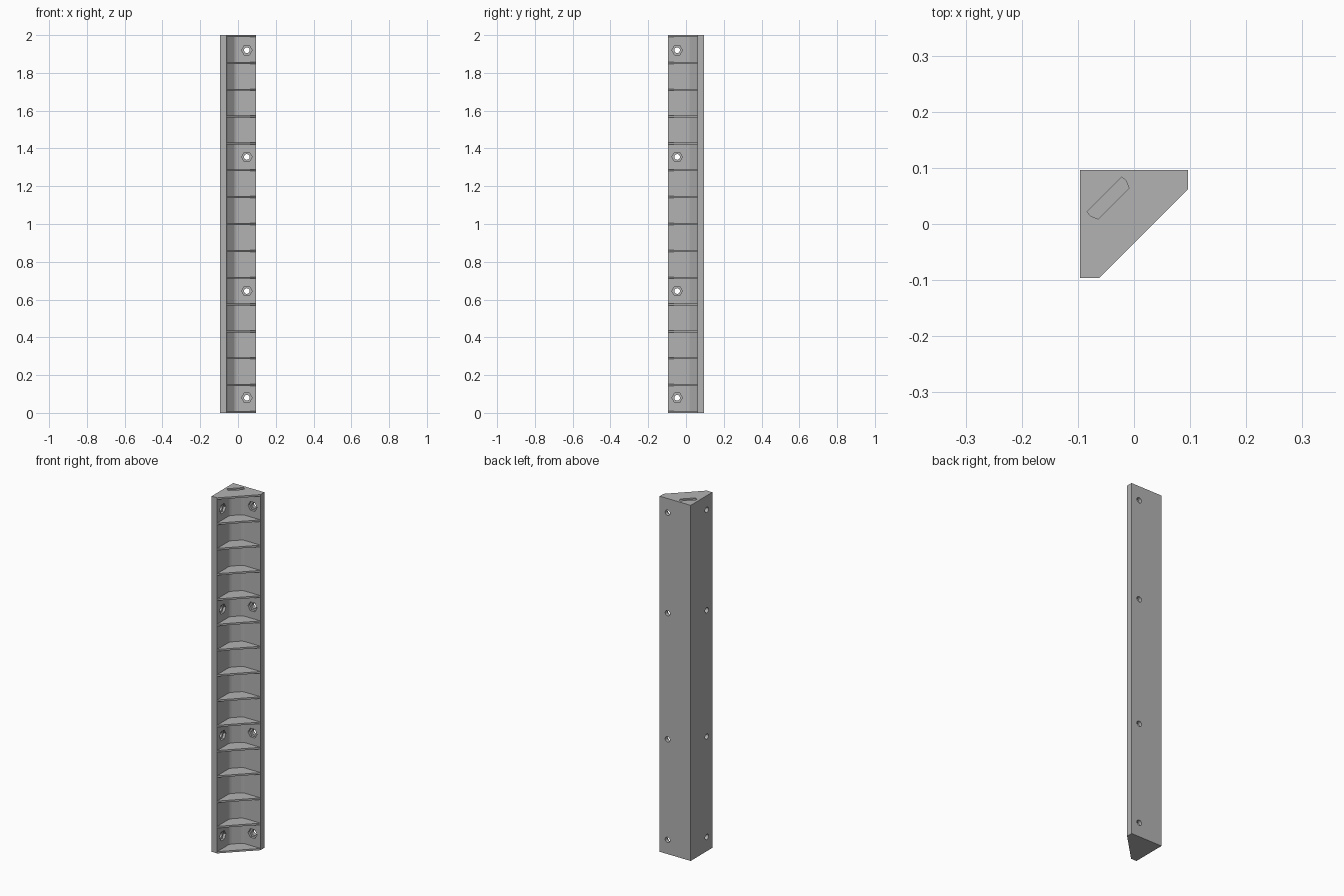
import bpy, bmesh, math
from mathutils import Matrix, Vector

cube = bpy.data.objects.get("Cube")
if cube:
    bpy.data.objects.remove(cube, do_unlink=True)

W = 0.0965          # half width of the square envelope
LIP = 0.0345        # wall thickness
HEIGHT = 2.0
BAYS = 14
RIB = 0.01
IN = W - LIP

grey = bpy.data.materials.new("plain grey")
grey.use_nodes = True
colour = (0.45, 0.45, 0.45, 1)
grey.diffuse_color = colour
grey.node_tree.nodes["Principled BSDF"].inputs["Base Color"].default_value = colour


def add_prism(bm, outline, z0, z1, matrix=None):
    """Extrude a flat outline from z0 to z1."""
    bottom = [bm.verts.new((x, y, z0)) for x, y in outline]
    face = bm.faces.new(bottom)
    top = bmesh.ops.extrude_face_region(bm, geom=[face])["geom"]
    moved = [v for v in top if isinstance(v, bmesh.types.BMVert)]
    bmesh.ops.translate(bm, verts=moved, vec=(0, 0, z1 - z0))
    if matrix:
        bmesh.ops.transform(bm, matrix=matrix, verts=bottom + moved)


def make_object(name, bm):
    bmesh.ops.recalc_face_normals(bm, faces=bm.faces)
    mesh = bpy.data.meshes.new(name)
    bm.to_mesh(mesh)
    bm.free()
    mesh.materials.append(grey)
    obj = bpy.data.objects.new(name, mesh)
    bpy.context.collection.objects.link(obj)
    return obj


def ring(radius, sides):
    return [(radius * math.cos(math.tau * i / sides),
             radius * math.sin(math.tau * i / sides)) for i in range(sides)]


def mirrored(half):
    """Complete an outline across the diagonal symmetry plane."""
    return half + [(-y, -x) for x, y in reversed(half)]


# Corner strip body
bm = bmesh.new()
add_prism(bm, mirrored([(-W, W - 2 * W), (-IN, -W)])[:2] + [(W, IN), (W, W), (-W, W)], 0, HEIGHT)
body = make_object("corner_strip", bm)

# Pockets between the ribs, with a filleted slanted back
bm = bmesh.new()
pocket = mirrored([(-IN + 0.1, -W - 0.1), (-IN, -W - 0.1), (-IN, 0.004),
                   (-IN + 0.002, 0.012), (-IN + 0.007, 0.02)])
pitch = (HEIGHT - RIB) / BAYS
for i in range(BAYS):
    add_prism(bm, pocket, RIB + i * pitch, (i + 1) * pitch)
pocket_cutter = make_object("pocket_cutter", bm)

# Screw holes and hexagonal nut seats through both walls
bolt_bm, seat_bm = bmesh.new(), bmesh.new()
facing_back = Matrix.Rotation(-math.pi / 2, 4, 'X')
facing_side = Matrix.Rotation(-math.pi / 2, 4, 'Y')
for z in (0.08, 0.645, 1.355, 1.92):
    for place in (Matrix.Translation((0.047, IN, z)) @ facing_back,
                  Matrix.Translation((-IN, -0.047, z)) @ facing_side):
        add_prism(bolt_bm, ring(0.015, 24), -0.02, LIP + 0.02, place)
        turn = Matrix.Rotation(0 if abs(place.translation.x - 0.047) < 0.001 else math.pi / 2, 4, 'Z')
        add_prism(seat_bm, ring(0.028, 6), -0.02, 0.014, place @ turn)
bolt_cutter = make_object("bolt_cutter", bolt_bm)
seat_cutter = make_object("nut_seat_cutter", seat_bm)

# Shallow locating slot in the top end
bm = bmesh.new()
slot = mirrored([(-0.084, 0.022), (-0.077, 0.014), (-0.064, 0.009)])
add_prism(bm, slot, HEIGHT - 0.007, HEIGHT + 0.02)
slot_cutter = make_object("slot_cutter", bm)

# Apply the cuts
for cutter in (pocket_cutter, seat_cutter, bolt_cutter, slot_cutter):
    mod = body.modifiers.new(cutter.name, 'BOOLEAN')
    mod.operation = 'DIFFERENCE'
    mod.solver = 'EXACT'
    mod.object = cutter
    cutter.hide_render = True
bpy.context.view_layer.update()
graph = bpy.context.evaluated_depsgraph_get()
result = bpy.data.meshes.new_from_object(body.evaluated_get(graph))
body.modifiers.clear()
body.data = result
for cutter in (pocket_cutter, seat_cutter, bolt_cutter, slot_cutter):
    bpy.data.objects.remove(cutter, do_unlink=True)
